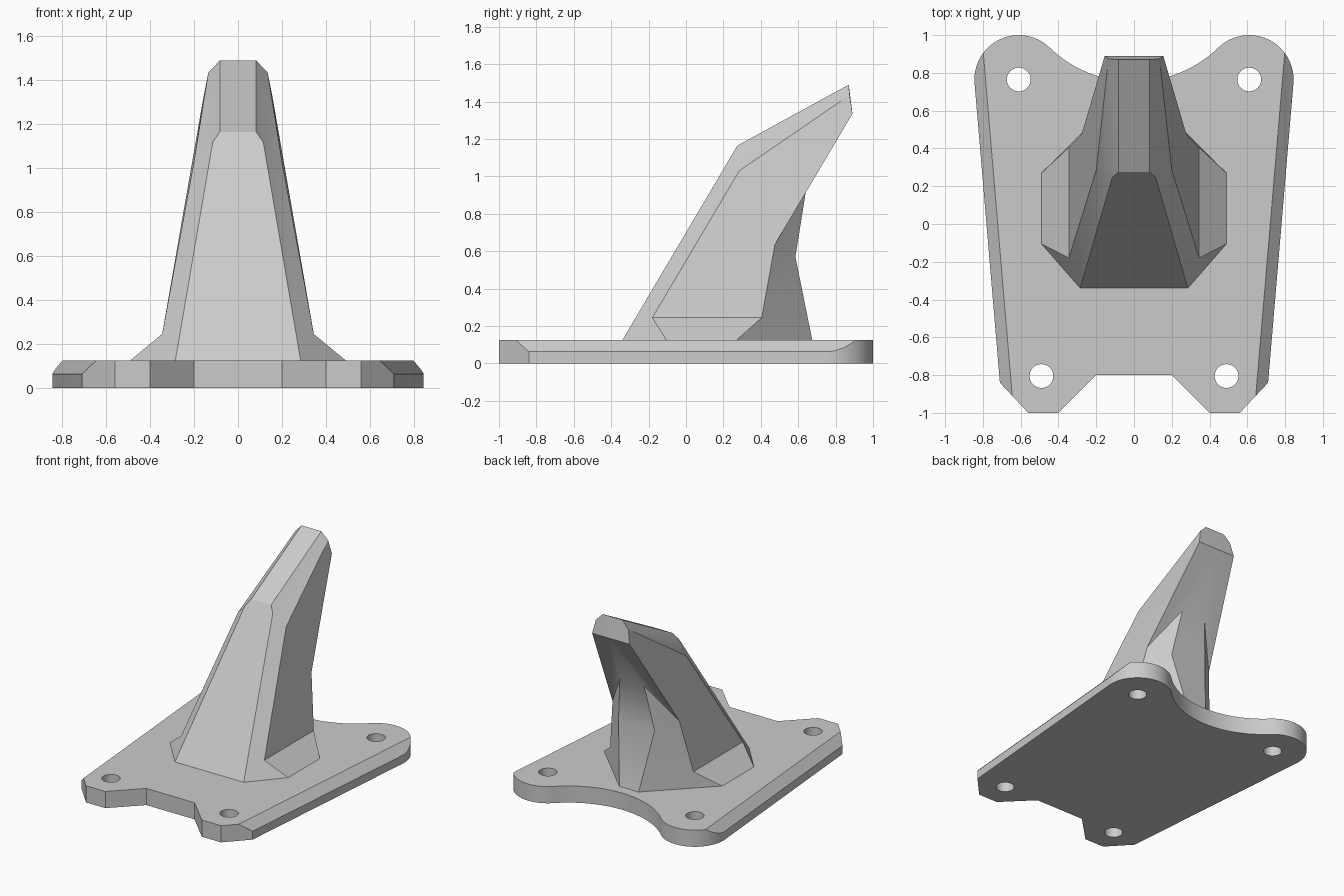
import bpy
import bmesh
from math import cos, sin, radians
from mathutils import Vector

cube = bpy.data.objects.get("Cube")
if cube:
    bpy.data.objects.remove(cube)

THICK = 0.125

grey = bpy.data.materials.new("plain grey")
grey.use_nodes = True
grey.diffuse_color = (0.6, 0.6, 0.6, 1)
grey.node_tree.nodes["Principled BSDF"].inputs["Base Color"].default_value = grey.diffuse_color


def make_object(name, bm):
    bmesh.ops.recalc_face_normals(bm, faces=bm.faces)
    mesh = bpy.data.meshes.new(name)
    bm.to_mesh(mesh)
    bm.free()
    mesh.materials.append(grey)
    obj = bpy.data.objects.new(name, mesh)
    bpy.context.collection.objects.link(obj)
    return obj


def activate(obj):
    bpy.ops.object.select_all(action="DESELECT")
    obj.select_set(True)
    bpy.context.view_layer.objects.active = obj


def apply_modifier(obj, modifier):
    activate(obj)
    bpy.ops.object.modifier_apply(modifier=modifier.name)


def arc(cx, cy, r, start, end, steps):
    angles = [radians(start + (end - start) * i / steps) for i in range(steps + 1)]
    return [(cx + r * cos(t), cy + r * sin(t)) for t in angles]


# Base plate outline: front notch, tapered side, rounded ear, concave back
half = [(0.2, -0.8), (0.4, -1), (0.56, -1), (0.71, -0.84)]
half += arc(0.61, 0.765, 0.235, -5, 134, 24)
half += arc(0, 1.395, 0.642, -46, -90, 12)[1:]
outline = half + [(-x, y) for x, y in reversed(half[:-1])]

bm = bmesh.new()
floor = bm.faces.new([bm.verts.new((x, y, 0)) for x, y in outline])
raised = bmesh.ops.extrude_face_region(bm, geom=[floor])["geom"]
bmesh.ops.translate(bm, vec=(0, 0, THICK), verts=[g for g in raised if isinstance(g, bmesh.types.BMVert)])
bmesh.ops.recalc_face_normals(bm, faces=bm.faces)

# Sloped cut along both upper side edges
for side in (1, -1):
    low_front = Vector((side * 0.71, -0.84, 0.063))
    low_back = Vector((side * 0.845, 0.76, 0.063))
    top_front = Vector((side * 0.645, -0.905, THICK))
    normal = (low_back - low_front).cross(top_front - low_front)
    if normal.z < 0:
        normal.negate()
    cut = bmesh.ops.bisect_plane(bm, geom=bm.verts[:] + bm.edges[:] + bm.faces[:],
                                 plane_co=low_front, plane_no=normal, clear_outer=True)
    rim = [g for g in cut["geom_cut"] if isinstance(g, bmesh.types.BMEdge)]
    bmesh.ops.contextual_create(bm, geom=rim)
plate = make_object("base_plate", bm)

# Four bolt holes
bm = bmesh.new()
for x, y in ((0.61, 0.765), (0.49, -0.805)):
    for side in (1, -1):
        made = bmesh.ops.create_cone(bm, cap_ends=True, segments=32, radius1=0.063, radius2=0.063, depth=1)
        bmesh.ops.translate(bm, vec=(side * x, y, 0), verts=made["verts"])
cutter = make_object("hole_cutter", bm)
cutter.hide_render = True
drill = plate.modifiers.new("bolt holes", "BOOLEAN")
drill.operation = "DIFFERENCE"
drill.solver = "EXACT"
drill.object = cutter
apply_modifier(plate, drill)
bpy.data.objects.remove(cutter)

# Leaning horn: corner points of its left half
points = {
    "toe": (0.285, -0.34, THICK), "foot_front": (0.49, -0.105, THICK), "foot_back": (0.49, 0.27, THICK),
    "ankle_front": (0.345, -0.18, 0.245), "ankle_back": (0.345, 0.405, 0.245),
    "knee": (0.2, 0.285, 1.03), "bend_low": (0.115, 0.247, 1.118), "bend": (0.082, 0.275, 1.165),
    "tip_top": (0.082, 0.87, 1.49), "tip_side": (0.135, 0.875, 1.435), "tip_under": (0.155, 0.89, 1.335),
    "hip": (0.277, 0.475, 0.635),
    "rib_top": (0.1, 0.64, 0.915), "rib_mid": (0.15, 0.585, 0.57), "rib_base": (0.08, 0.675, THICK),
}
# A leading 0 marks the same point moved onto the centre plane
faces = [
    "toe bend_low 0bend_low 0toe", "bend_low bend 0bend 0bend_low",
    "bend tip_top 0tip_top 0bend", "tip_top tip_side tip_under 0tip_under 0tip_top",
    "tip_under hip rib_top 0rib_top 0tip_under",
    "rib_top rib_mid 0rib_mid 0rib_top", "rib_mid rib_base 0rib_base 0rib_mid",
    "toe ankle_front knee bend_low", "bend_low knee tip_side tip_top bend",
    "ankle_front ankle_back hip knee", "knee hip tip_under tip_side",
    "toe foot_front ankle_front", "foot_front foot_back ankle_back ankle_front",
    "rib_top hip rib_mid", "hip ankle_back rib_mid",
    "ankle_back foot_back rib_base rib_mid",
]
bm = bmesh.new()
corners = {}
for name, (x, y, z) in points.items():
    corners[name] = bm.verts.new((x, y, z))
for face in faces:
    for name in face.split():
        if name not in corners:
            x, y, z = points[name[1:]]
            corners[name] = bm.verts.new((0, y, z))
    bm.faces.new([corners[name] for name in face.split()])
horn = make_object("leaning_horn", bm)
apply_modifier(horn, horn.modifiers.new("mirror", "MIRROR"))

# Make sure the open shell faces outward
bm = bmesh.new()
bm.from_mesh(horn.data)
bmesh.ops.recalc_face_normals(bm, faces=bm.faces)
if sum(f.normal.z * f.calc_area() for f in bm.faces) < 0:
    bmesh.ops.reverse_faces(bm, faces=bm.faces)
bm.to_mesh(horn.data)
bm.free()

for obj in (plate, horn):
    activate(obj)
    bpy.ops.object.shade_smooth_by_angle(angle=radians(25))
